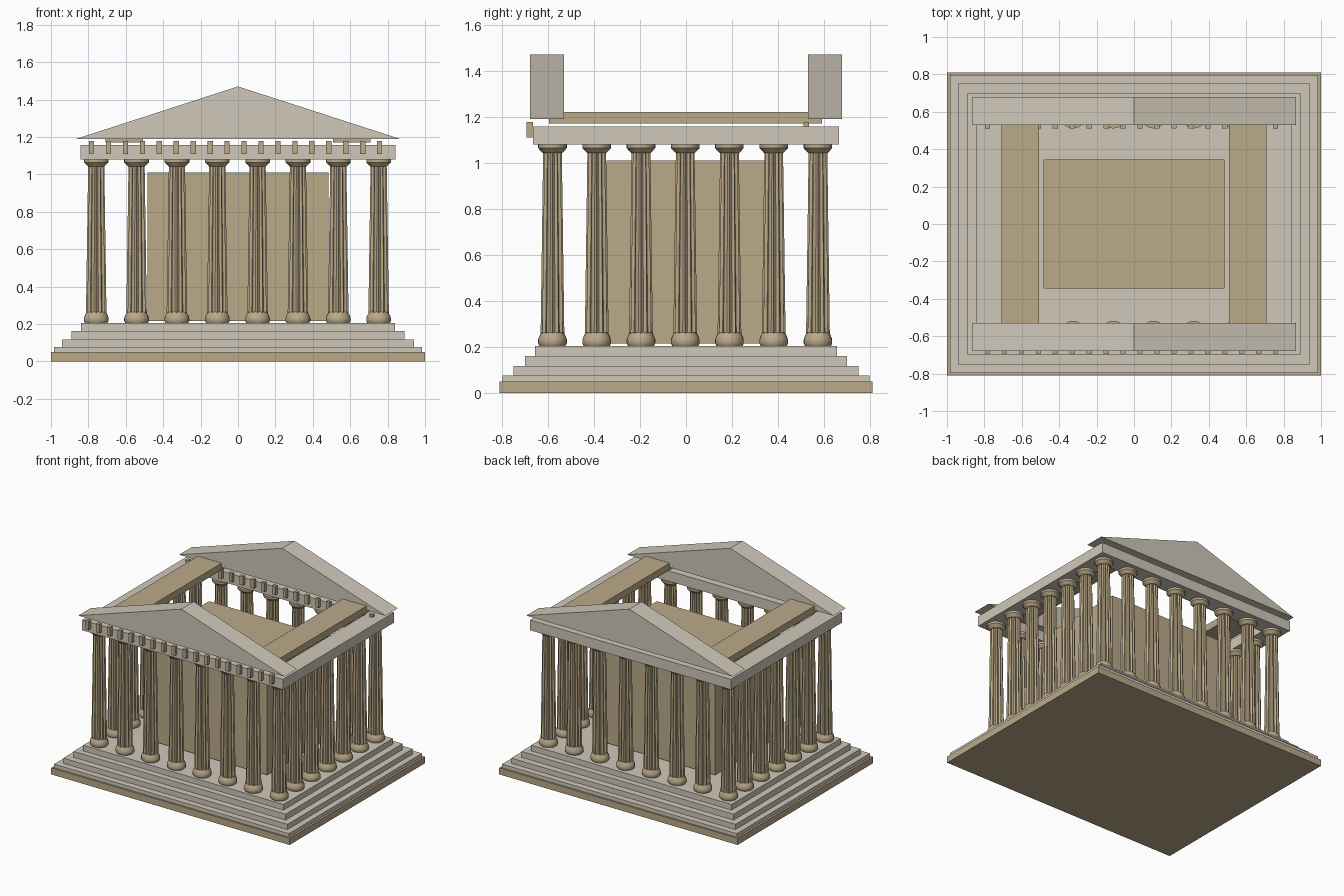
import bpy, bmesh, math

cube = bpy.data.objects.get("Cube")
if cube:
    bpy.data.objects.remove(cube, do_unlink=True)


def material(name, rgb):
    m = bpy.data.materials.new(name)
    m.use_nodes = True
    m.diffuse_color = (*rgb, 1)
    bsdf = next(n for n in m.node_tree.nodes if n.type == 'BSDF_PRINCIPLED')
    bsdf.inputs["Base Color"].default_value = (*rgb, 1)
    return m


STONE = material("pale grey stone", (0.63, 0.58, 0.49))
TAN = material("tan sandstone", (0.50, 0.40, 0.25))


def add_object(name, mesh, mat, location=(0, 0, 0)):
    obj = bpy.data.objects.new(name, mesh)
    bpy.context.collection.objects.link(obj)
    obj.location = location
    if not mesh.materials:
        mesh.materials.append(mat)
    return obj


def mesh_from(name, bm):
    bmesh.ops.recalc_face_normals(bm, faces=bm.faces[:])
    mesh = bpy.data.meshes.new(name)
    bm.to_mesh(mesh)
    bm.free()
    return mesh


def box(name, mat, x, y, z):
    """Box spanning the (low, high) pairs x, y and z."""
    bm = bmesh.new()
    bmesh.ops.create_cube(bm, size=1)
    for v in bm.verts:
        v.co = [lo + (c + 0.5) * (hi - lo) for c, (lo, hi) in zip(v.co, (x, y, z))]
    return add_object(name, mesh_from(name, bm), mat)


def prism(name, mat, outline, y):
    """Extrude an x-z outline along y."""
    bm = bmesh.new()
    face = bm.faces.new([bm.verts.new((px, y[0], pz)) for px, pz in outline])
    ext = bmesh.ops.extrude_face_region(bm, geom=[face])
    moved = [g for g in ext["geom"] if isinstance(g, bmesh.types.BMVert)]
    bmesh.ops.translate(bm, verts=moved, vec=(0, y[1] - y[0], 0))
    return add_object(name, mesh_from(name, bm), mat)


def lathe(name, profile, flutes, steps, depth):
    """Solid of (radius, z, fluted) rings, with scalloped flutes cut in where asked."""
    bm = bmesh.new()
    n = flutes * steps
    rings = []
    for r, z, fluted in profile:
        ring = []
        for i in range(n):
            a = math.tau * i / n
            cut = depth * math.sin(math.pi * (i % steps) / steps) if fluted else 0
            ring.append(bm.verts.new((math.cos(a) * (r - cut),
                                      math.sin(a) * (r - cut) * DEPTH_RATIO, z)))
        rings.append(ring)
    for low, high in zip(rings, rings[1:]):
        for i in range(n):
            j = (i + 1) % n
            bm.faces.new((low[i], low[j], high[j], high[i]))
    bm.faces.new(rings[0])
    bm.faces.new(rings[-1])
    return mesh_from(name, bm)


# Stepped platform
box("ground_slab", TAN, (-1, 1), (-0.81, 0.81), (0, 0.05))
steps = [(0.985, 0.797, 0.05, 0.077), (0.94, 0.75, 0.077, 0.117),
         (0.89, 0.70, 0.117, 0.162), (0.84, 0.655, 0.162, 0.205)]
for i, (hx, hy, low, high) in enumerate(steps):
    box(f"step_{i + 1}", STONE, (-hx, hx), (-hy, hy), (low, high))

# Inner chamber
box("inner_chamber", TAN, (-0.485, 0.485), (-0.345, 0.345), (0.215, 1.01))

# Fluted columns: one mesh shared around the perimeter
DEPTH_RATIO = 0.94
shaft = lathe("column_shaft", [(0.055, 0.245, True), (0.043, 1.06, True)], 12, 6, 0.01)
base = lathe("column_base", [(0.060, 0.205, False), (0.066, 0.215, False),
                             (0.066, 0.232, False), (0.061, 0.246, False),
                             (0.052, 0.263, False)], 8, 3, 0)
capital = lathe("column_capital", [(0.044, 1.042, False), (0.052, 1.05, False),
                                   (0.066, 1.064, False), (0.066, 1.08, False)], 8, 3, 0)
COLS, ROWS = 8, 7
parts = []
for i in range(COLS):
    for j in range(ROWS):
        if i in (0, COLS - 1) or j in (0, ROWS - 1):
            spot = (-0.758 + 0.2157 * i, -0.58 + 0.1922 * j, 0)
            for mesh in (shaft, base, capital):
                parts.append(add_object(f"{mesh.name}_{i + 1}_{j + 1}", mesh, TAN, spot))

bpy.ops.object.select_all(action='DESELECT')
for obj in parts[:3]:
    obj.select_set(True)
    bpy.context.view_layer.objects.active = obj
bpy.ops.object.shade_smooth_by_angle(angle=math.radians(35))

# Open rectangular entablature resting on the columns
outer, inner, beam_z = (0.843, 0.665), (0.70, 0.535), (1.08, 1.158)
bm = bmesh.new()
loops = [[bm.verts.new((sx * hx, sy * hy, z)) for sx, sy in ((-1, -1), (1, -1), (1, 1), (-1, 1))]
         for (hx, hy), z in ((outer, beam_z[0]), (outer, beam_z[1]),
                             (inner, beam_z[1]), (inner, beam_z[0]))]
for a, b in zip(loops, loops[1:] + loops[:1]):
    for i in range(4):
        j = (i + 1) % 4
        bm.faces.new((a[i], a[j], b[j], b[i]))
add_object("entablature", mesh_from("entablature", bm), STONE)

# Small blocks along the front beam and the inner side of the back beam
for row, y in (("front", (-0.692, -0.665)), ("back", (0.511, 0.535))):
    for i in range(18):
        x = -0.783 + 0.0906 * i
        box(f"{row}_block_{i + 1}", TAN, (x - 0.014, x + 0.014), y, (1.11, 1.178))

# Roof beams and gables
for side, s in (("left", 1), ("right", -1)):
    box(f"{side}_roof_beam", TAN, sorted((s * 0.508, s * 0.708)), (-0.595, 0.59), (1.17, 1.222))
gable = [(-0.865, 1.19), (0.865, 1.19), (0, 1.47)]
prism("front_gable", STONE, gable, (-0.678, -0.53))
prism("back_gable", STONE, gable, (0.53, 0.678))
